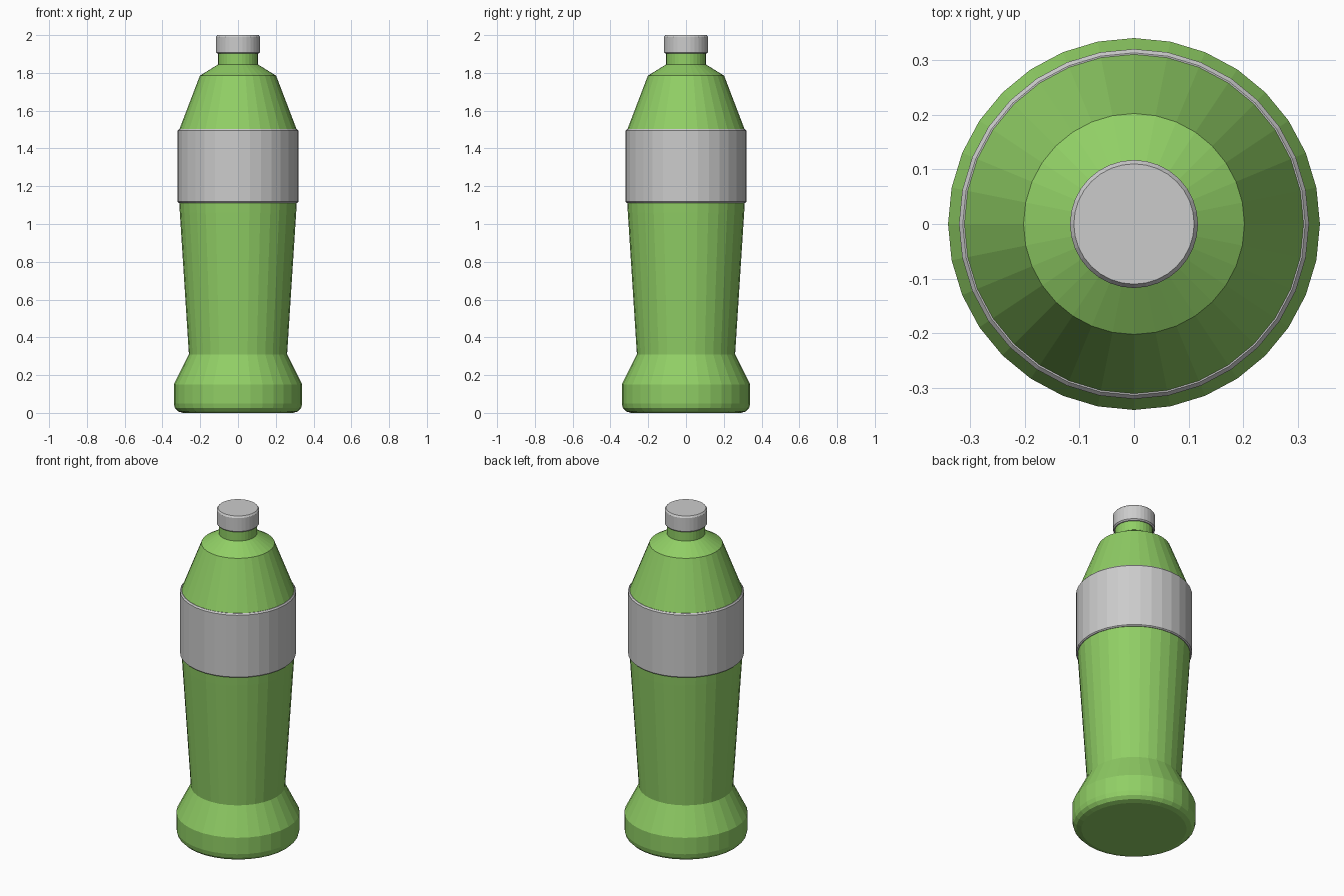
import bpy, bmesh
from math import cos, sin, pi

if "Cube" in bpy.data.objects:
    bpy.data.objects.remove(bpy.data.objects["Cube"])

SIDES = 32


def lathe(name, profile, color=None):
    """Spin (radius, z) points around z and cap both ends."""
    bm = bmesh.new()
    rings = []
    for r, z in profile:
        rings.append([bm.verts.new((r * cos(2 * pi * i / SIDES), r * sin(2 * pi * i / SIDES), z))
                      for i in range(SIDES)])
    for a, b in zip(rings, rings[1:]):
        for i in range(SIDES):
            j = (i + 1) % SIDES
            bm.faces.new((a[i], a[j], b[j], b[i]))
    bm.faces.new(rings[0][::-1])
    bm.faces.new(rings[-1])
    mesh = bpy.data.meshes.new(name)
    bm.to_mesh(mesh)
    bm.free()
    ob = bpy.data.objects.new(name, mesh)
    bpy.context.collection.objects.link(ob)
    if color:
        mat = bpy.data.materials.new(name + "_green")
        mat.diffuse_color = color
        mat.use_nodes = True
        mat.node_tree.nodes["Principled BSDF"].inputs["Base Color"].default_value = mat.diffuse_color
        mesh.materials.append(mat)
    return ob


# Bottle body: rounded foot, waist, tapered belly, shoulder and neck
lathe("bottle_body", [
    (0.29, 0.0), (0.318, 0.008), (0.334, 0.025), (0.34, 0.05), (0.34, 0.15),
    (0.26, 0.31), (0.308, 1.06), (0.311, 1.115), (0.311, 1.50),
    (0.202, 1.785), (0.105, 1.845), (0.105, 1.92)],
    (0.28, 0.62, 0.13, 1))

# Label band wrapped around the widest part
lathe("label_band", [(0.314, 1.112), (0.32, 1.118), (0.32, 1.494), (0.313, 1.502)])

# Screw cap with bevelled rims
lathe("cap", [(0.110, 1.902), (0.117, 1.909), (0.117, 1.99), (0.110, 2.0)])
